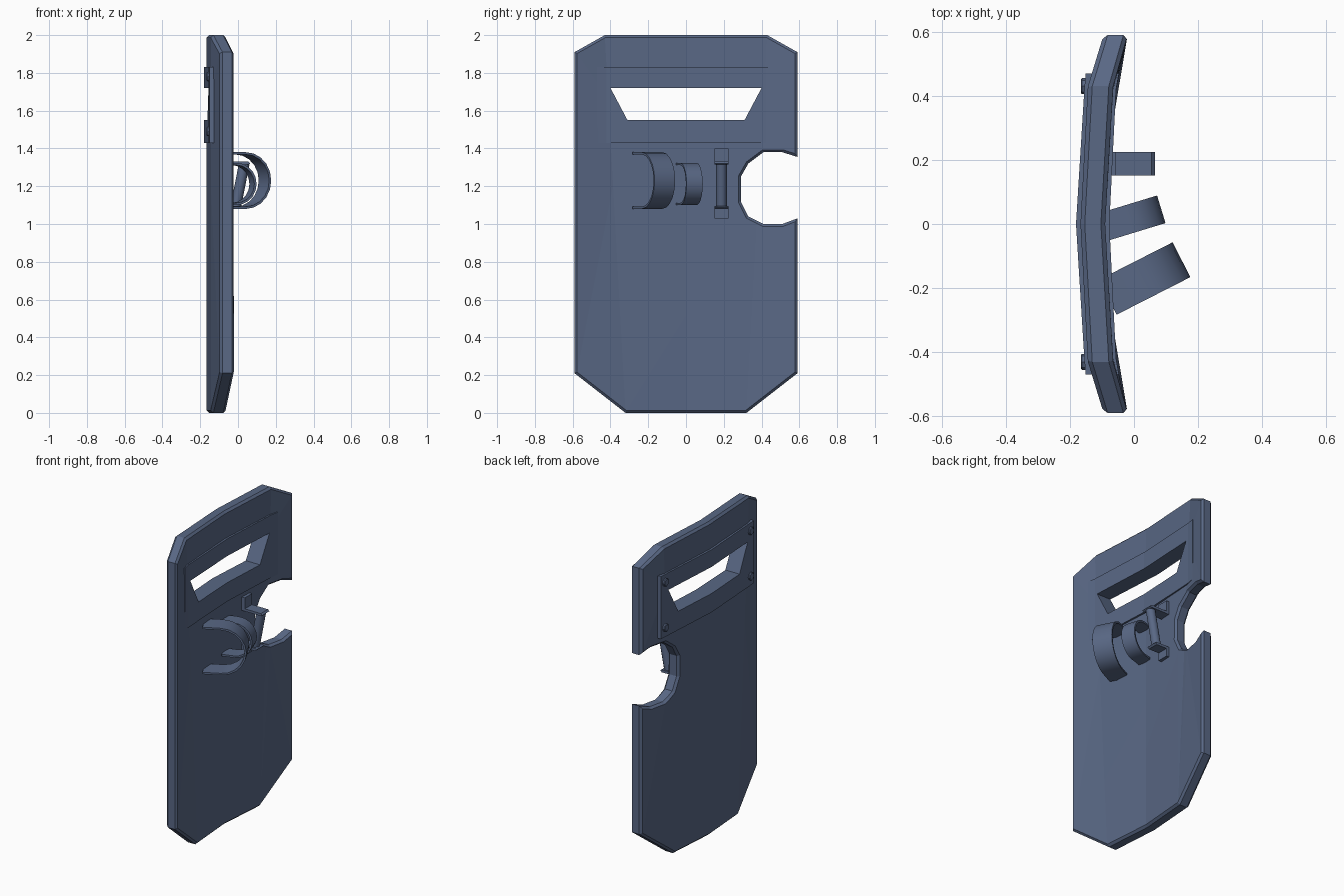
import bpy, bmesh, math
from mathutils import Vector

if "Cube" in bpy.data.objects:
    bpy.data.objects.remove(bpy.data.objects["Cube"])

steel = bpy.data.materials.new("blue_grey_steel")
steel.diffuse_color = (0.10, 0.138, 0.235, 1)
steel.use_nodes = True
steel.node_tree.nodes["Principled BSDF"].inputs["Base Color"].default_value = steel.diffuse_color


def make_object(name, bm):
    bmesh.ops.recalc_face_normals(bm, faces=bm.faces)
    mesh = bpy.data.meshes.new(name)
    bm.to_mesh(mesh)
    bm.free()
    mesh.materials.append(steel)
    ob = bpy.data.objects.new(name, mesh)
    bpy.context.collection.objects.link(ob)
    return ob


def prism(outline, x0, x1, bevel=0.0):
    """Extrude a (y, z) outline along x, with chamfered rims."""
    bm = bmesh.new()
    face = bm.faces.new([bm.verts.new((x0, y, z)) for y, z in outline])
    out = bmesh.ops.extrude_face_region(bm, geom=[face])
    verts = [g for g in out["geom"] if isinstance(g, bmesh.types.BMVert)]
    bmesh.ops.translate(bm, verts=verts, vec=(x1 - x0, 0, 0))
    bmesh.ops.recalc_face_normals(bm, faces=bm.faces)
    if bevel:
        rims = [e for e in bm.edges if abs(e.verts[0].co.x - e.verts[1].co.x) < 1e-5]
        bmesh.ops.bevel(bm, geom=rims, offset=bevel, segments=1, affect='EDGES')
    return bm


def bent_slab(name, outline, hole, thick, bevel, bend, outer, inner, half):
    """Slab with a window, folded at y=0 and along two side bend lines.
    bend = (y at z=0, y at z=2); outer/inner = x at centre, bend, side."""
    ob = make_object(name, prism(outline, 0, thick, bevel))
    cutter = make_object("window_cutter", prism(hole, -0.1, thick + 0.1))
    cutter.hide_render = True
    mod = ob.modifiers.new("window", 'BOOLEAN')
    mod.operation, mod.solver, mod.object = 'DIFFERENCE', 'EXACT', cutter
    bpy.context.view_layer.objects.active = ob
    bpy.ops.object.modifier_apply(modifier=mod.name)
    bpy.data.objects.remove(cutter)

    bm = bmesh.new()
    bm.from_mesh(ob.data)
    bmesh.ops.triangulate(bm, faces=bm.faces)
    slope = (bend[1] - bend[0]) / 2
    for s in (-1, 0, 1):
        bmesh.ops.bisect_plane(
            bm, geom=bm.verts[:] + bm.edges[:] + bm.faces[:], dist=1e-4,
            plane_co=(0, s * bend[0], 0),
            plane_no=Vector((0, 1, -s * slope)).normalized())

    def fold(p, y, yb):
        if y <= yb:
            return p[0] + (p[1] - p[0]) * y / yb
        return p[1] + (p[2] - p[1]) * (y - yb) / (half - yb)

    for v in bm.verts:
        y, yb = abs(v.co.y), bend[0] + slope * v.co.z
        a, b = fold(outer, y, yb), fold(inner, y, yb)
        v.co.x = a + (b - a) * v.co.x / thick
    bm.to_mesh(ob.data)
    bm.free()
    return ob


def window(g):
    return [(-0.40 - g, 1.72 + g), (0.40 + g, 1.72 + g),
            (0.31 + g, 1.55 - g), (-0.31 - g, 1.55 - g)]


# Shield panel with clipped corners and a round notch in one side
notch = [(0.59, 1.03), (0.51, 1.0), (0.41, 1.0), (0.33, 1.04), (0.29, 1.12),
         (0.29, 1.25), (0.33, 1.32), (0.41, 1.38), (0.51, 1.38), (0.59, 1.355)]
panel = ([(-0.32, 0), (0.32, 0), (0.59, 0.21)] + notch +
         [(0.59, 1.91), (0.43, 2.0), (-0.43, 2.0), (-0.59, 1.91), (-0.59, 0.21)])
bent_slab("shield_panel", panel, window(0.012), 0.075, 0.013, (0.32, 0.43),
          (-0.167, -0.144, -0.095), (-0.09, -0.065, -0.02), 0.59)

# Window frame, passing through the panel
frame = [(-0.47, 1.43), (0.47, 1.43), (0.47, 1.83), (-0.47, 1.83)]
bent_slab("window_frame", frame, window(0), 0.1, 0, (0.42, 0.42),
          (-0.181, -0.155, -0.151), (-0.077, -0.056, -0.047), 0.47)

# Frame bolts
for y in (-0.43, 0.43):
    for z in (1.49, 1.78):
        ring = [(y + 0.025 * math.cos(k * math.pi / 4), z + 0.025 * math.sin(k * math.pi / 4))
                for k in range(8)]
        make_object("frame_bolt", prism(ring, -0.166, -0.14, 0.004))


def strap(name, root, angle, width, height, depth, zc):
    """C-shaped arm band: half circle with straight legs into the panel."""
    t, a0 = 0.012, depth - height
    u = Vector((math.cos(angle), math.sin(angle), 0))
    w = Vector((math.sin(angle), -math.cos(angle), 0)) * width / 2
    path = [(-0.03, height, -0.03, height - t)]
    for k in range(11):
        c, s = math.sin(k * math.pi / 10), math.cos(k * math.pi / 10)
        path.append((a0 + height * c, height * s,
                     a0 + (height - t) * c, (height - t) * s))
    path.append((-0.03, -height, -0.03, t - height))
    bm = bmesh.new()
    base = Vector((root[0], root[1], zc))
    rows = []
    for a, z, b, q in path:
        p, r = base + u * a + Vector((0, 0, z)), base + u * b + Vector((0, 0, q))
        rows.append([bm.verts.new(c) for c in (p - w, p + w, r + w, r - w)])
    for r0, r1 in zip(rows, rows[1:]):
        for i in range(4):
            j = (i + 1) % 4
            bm.faces.new((r0[i], r0[j], r1[j], r1[i]))
    bm.faces.new(rows[0])
    bm.faces.new(rows[-1])
    ob = make_object(name, bm)
    bpy.ops.object.select_all(action='DESELECT')
    ob.select_set(True)
    bpy.context.view_layer.objects.active = ob
    bpy.ops.object.shade_smooth_by_angle(angle=math.radians(35))


# Arm straps
strap("forearm_strap", (-0.055, -0.215), math.radians(27), 0.122, 0.15, 0.228, 1.23)
strap("wrist_strap", (-0.065, 0.0), math.radians(17), 0.09, 0.112, 0.157, 1.212)

# Grip brackets: L profiles in (x, z), swept across y
for name, tip, z, d in (("upper_grip_bracket", 0.065, 1.32, 1), ("lower_grip_bracket", 0.025, 1.09, -1)):
    prof = [(-0.085, z - d * 0.006), (tip - 0.01, z - d * 0.006), (tip, z), (tip - 0.01, z + d * 0.01),
            (-0.058, z + d * 0.01), (-0.058, z + d * 0.08 if d > 0 else z - 0.06),
            (-0.085, z + 0.08 if d > 0 else z - 0.06)]
    bm = bmesh.new()
    a = [bm.verts.new((x, 0.152, zz)) for x, zz in prof]
    b = [bm.verts.new((x, 0.224, zz)) for x, zz in prof]
    bm.faces.new(a)
    bm.faces.new(b)
    for i in range(len(prof)):
        j = (i + 1) % len(prof)
        bm.faces.new((a[i], a[j], b[j], b[i]))
    make_object(name, bm)

# Slanted hand grip between the brackets
top, low = Vector((0.033, 0.188, 1.32)), Vector((-0.012, 0.188, 1.09))
axis = top - low
bpy.ops.mesh.primitive_cylinder_add(vertices=12, radius=0.028, depth=axis.length,
                                    location=(top + low) / 2,
                                    rotation=axis.to_track_quat('Z', 'Y').to_euler())
grip = bpy.context.object
grip.name = "hand_grip"
grip.data.materials.append(steel)
bpy.ops.object.shade_smooth_by_angle(angle=math.radians(40))
